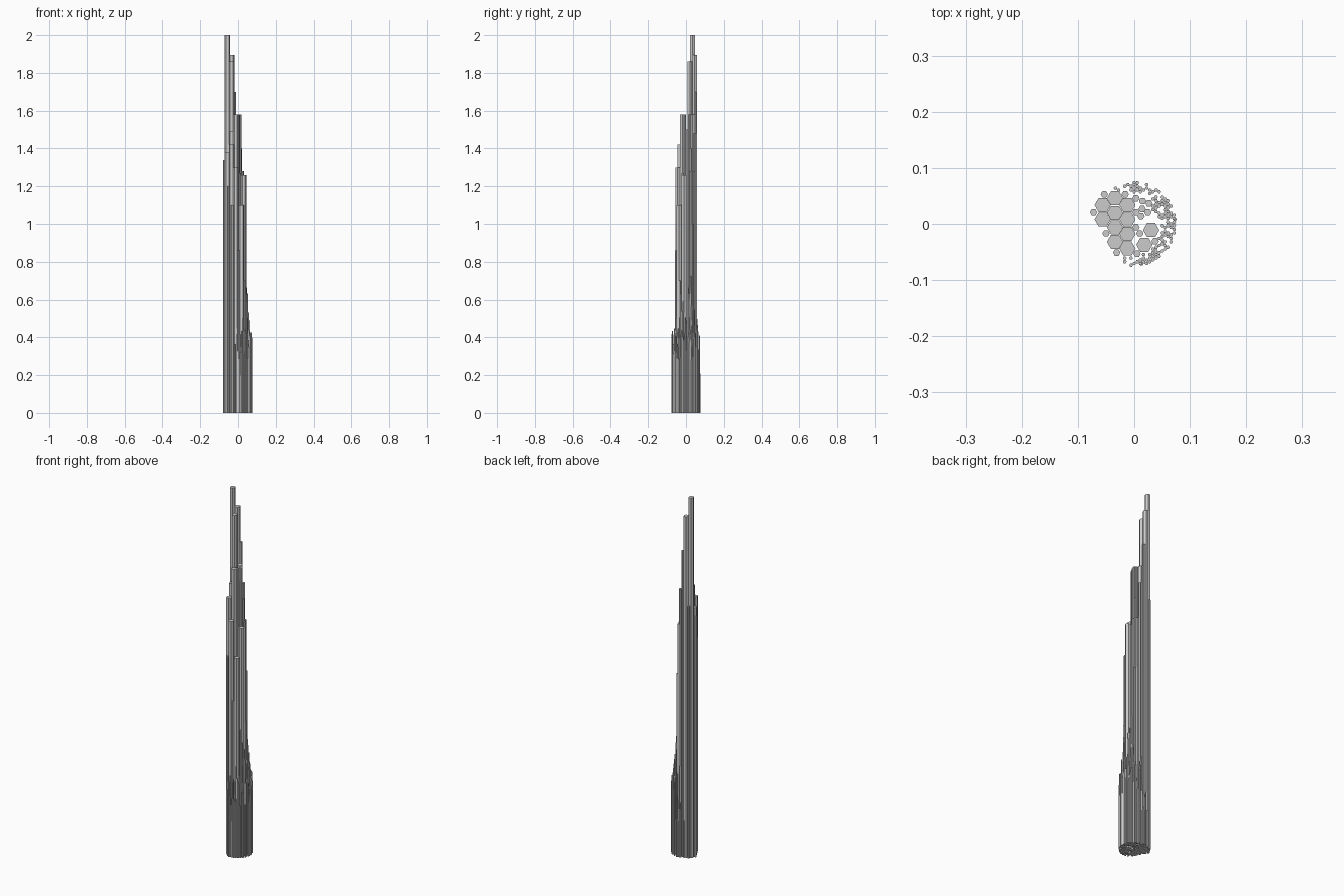
import bpy, bmesh, math, random

if "Cube" in bpy.data.objects:
    bpy.data.objects.remove(bpy.data.objects["Cube"])

random.seed(4)


def add_prism(bm, x, y, r, h):
    """Closed hexagonal column standing on the ground, points along x."""
    ring = [(x + r * math.cos(i * math.pi / 3), y + r * math.sin(i * math.pi / 3)) for i in range(6)]
    low = [bm.verts.new((a, b, 0)) for a, b in ring]
    top = [bm.verts.new((a, b, h)) for a, b in ring]
    bm.faces.new(low[::-1])
    bm.faces.new(top)
    for i in range(6):
        j = (i + 1) % 6
        bm.faces.new((low[i], low[j], top[j], top[i]))


def make_columns(name, columns, radius):
    bm = bmesh.new()
    for x, y, h in columns:
        add_prism(bm, x, y, radius, h)
    mesh = bpy.data.meshes.new(name)
    bm.to_mesh(mesh)
    bm.free()
    bpy.context.collection.objects.link(bpy.data.objects.new(name, mesh))


# Tall, thick columns on the left: x, y, height
large = [
    (-.056, .034, 2.0), (-.056, .008, 1.38),
    (-.034, .046, 1.895), (-.034, .020, 1.86), (-.034, -.006, 1.49), (-.034, -.032, 1.42),
    (-.012, .034, 1.58), (-.012, .008, 1.5), (-.012, -.018, 1.58), (-.012, -.044, 1.3),
    (.030, -.011, 1.26), (.018, -.037, 1.1),
]
make_columns("large_columns", large, .0144)

# Medium columns filling the gaps
medium = [
    (-.072, .021, 1.34), (-.053, .053, 1.4), (-.016, .053, 1.7), (.003, .046, 1.48),
    (.003, .021, 1.58), (.012, .014, 1.58), (.003, -.006, 1.58), (.010, -.017, 1.27),
    (-.050, -.017, 1.2), (-.031, -.051, 1.1), (.005, -.053, .86), (.037, -.031, .7),
    (.026, .037, 1.0), (.015, .041, 1.28), (.024, .021, 1.28), (.014, .027, 1.4),
]
make_columns("medium_columns", medium, .0066)

# Short, thin columns: sparse crescent around the right-hand side
thin = []
pitch = .0064
for i in range(-13, 14):
    for j in range(-14, 15):
        x = i * pitch * .866
        y = (j + .5 * (i % 2)) * pitch
        r = math.hypot(x, y)
        a = math.degrees(math.atan2(y, x))
        if r > .0745 or not -106 < a < 122:
            continue
        inner = .040 if -20 < a < 60 else (.050 if a < 0 else .057)
        if r < inner:
            continue
        if any(math.hypot(x - p[0], y - p[1]) < .0155 for p in large):
            continue
        if any(math.hypot(x - p[0], y - p[1]) < .0085 for p in medium):
            continue
        if random.random() > (.74 if r > .05 else .85):
            continue
        h = .36 + max(0, .066 - r) * 14 + random.uniform(-.08, .08)
        if a > 75:
            h *= random.uniform(.5, 1.0)
        thin.append((x, y, h))
# outermost columns on the right, back and front
thin += [(.0735, .008, .4), (.0, .0735, .19), (.013, -.0715, .2)]
make_columns("thin_columns", thin, .0033)
